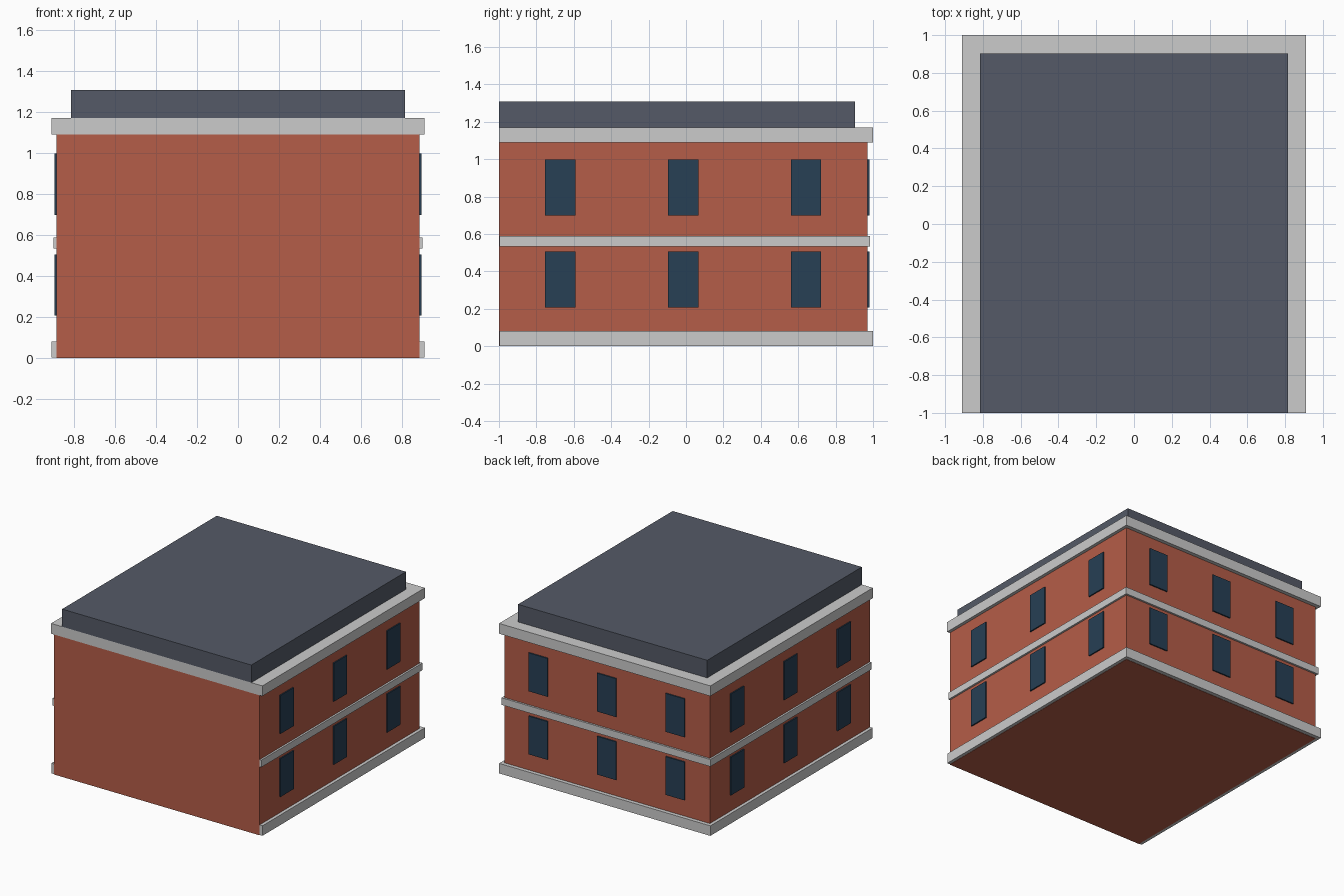
import bpy

if "Cube" in bpy.data.objects:
    bpy.data.objects.remove(bpy.data.objects["Cube"], do_unlink=True)


def material(name, r, g, b):
    m = bpy.data.materials.new(name)
    m.use_nodes = True
    m.diffuse_color = (r, g, b, 1)
    m.node_tree.nodes["Principled BSDF"].inputs["Base Color"].default_value = (r, g, b, 1)
    return m


BRICK = material("red_brick", 0.46, 0.11, 0.065)
STONE = material("grey_stone", 0.6, 0.6, 0.6)
SLATE = material("dark_slate", 0.09, 0.102, 0.135)
GLASS = material("blue_glass", 0.02, 0.05, 0.09)


def box(name, x, y, z, mat):
    """Box spanning the given (low, high) range on each axis."""
    bpy.ops.mesh.primitive_cube_add(size=1, location=[sum(r) / 2 for r in (x, y, z)])
    ob = bpy.context.object
    ob.name = name
    ob.scale = [r[1] - r[0] for r in (x, y, z)]
    bpy.ops.object.transform_apply(location=False, rotation=False, scale=True)
    ob.data.materials.append(mat)
    return ob


FRONT = -1.0
WALL_X, WALL_BACK = 0.885, 0.97
INSET = 0.002  # keeps the trim just behind the plain front wall and underside

# Main block
box("brick_walls", (-WALL_X, WALL_X), (FRONT, WALL_BACK), (0, 1.09), BRICK)

# Stone trim running around the sides and back
box("stone_base", (-0.91, 0.91), (FRONT + INSET, 1), (INSET, 0.08), STONE)
box("floor_band", (-0.9, 0.9), (FRONT + INSET, 0.985), (0.533, 0.588), STONE)
box("cornice", (-0.91, 0.91), (FRONT, 1), (1.09, 1.17), STONE)

# Flat roof block
box("roof", (-0.815, 0.815), (FRONT, 0.903), (1.17, 1.307), SLATE)

# Three windows per floor on both sides and the back
HALF, PROUD = 0.081, 0.0098
mid_y = (FRONT + WALL_BACK) / 2
step_y = (WALL_BACK - FRONT) / 3
step_x = 2 * WALL_X / 3
for floor, z in (("lower", (0.207, 0.505)), ("upper", (0.698, 0.997))):
    for i in (-1, 0, 1):
        y = mid_y + i * step_y
        x = i * step_x
        for side, s in (("left", 1), ("right", -1)):
            span = sorted((s * WALL_X, s * (WALL_X + PROUD)))
            box(f"{side}_{floor}_window", span, (y - HALF, y + HALF), z, GLASS)
        box(f"back_{floor}_window", (x - HALF, x + HALF),
            (WALL_BACK, WALL_BACK + PROUD), z, GLASS)
